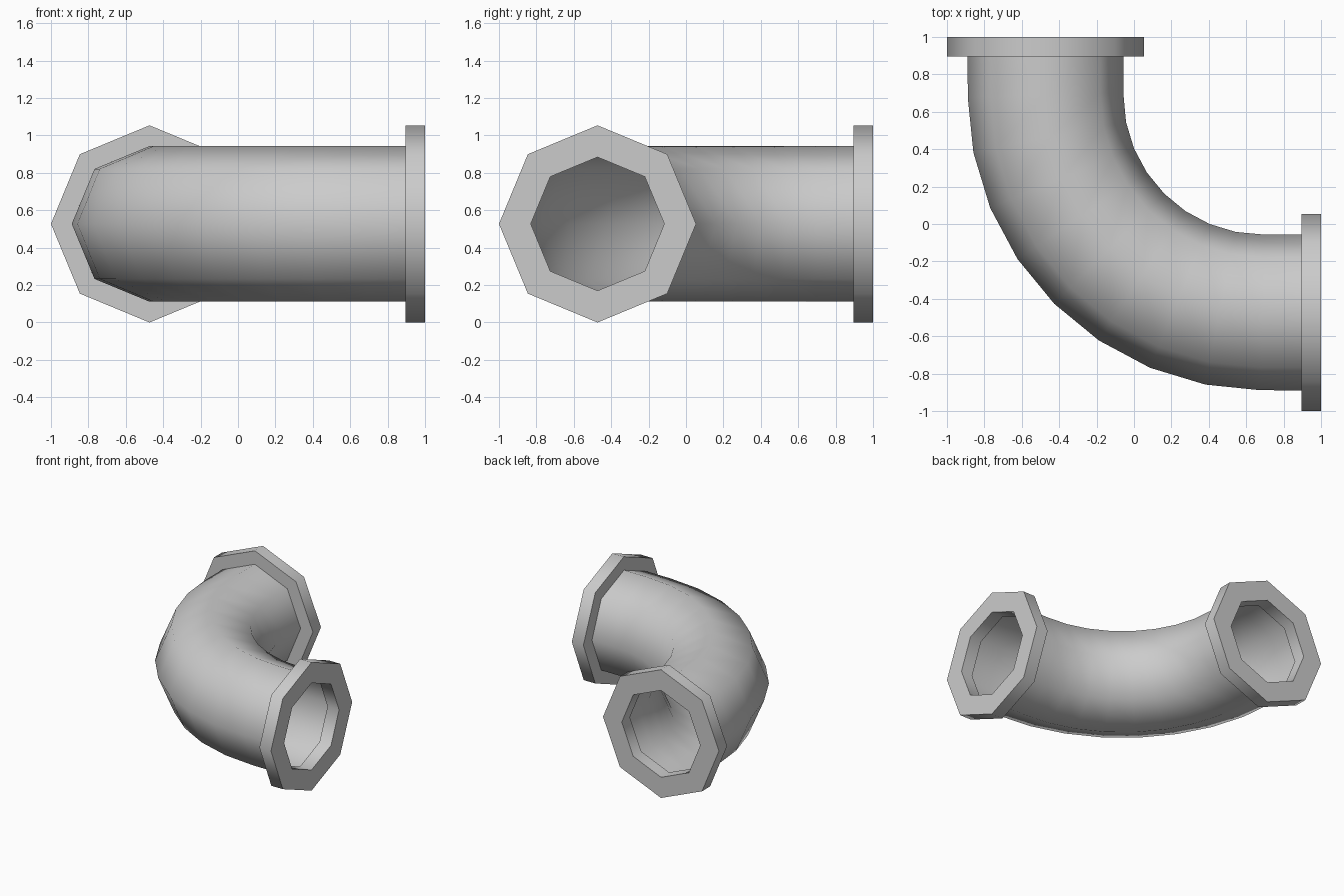
import bpy, bmesh, math
from mathutils import Vector

if "Cube" in bpy.data.objects:
    bpy.data.objects.remove(bpy.data.objects["Cube"])

SIDES = 8
CZ = 0.527       # height of the pipe axis
AX = -0.473      # offset of both pipe ends from the centre
PIVOT = 0.69     # centre of the bend in x and y
BEND_R = PIVOT - AX

grey = bpy.data.materials.new("grey_metal")
grey.diffuse_color = (0.6, 0.6, 0.6, 1)
grey.use_nodes = True
grey.node_tree.nodes["Principled BSDF"].inputs["Base Color"].default_value = grey.diffuse_color


def loft(name, rings, closed=False):
    """Skin a list of rings, each (centre, sideways direction, radius)."""
    bm = bmesh.new()
    loops = []
    for centre, side, radius in rings:
        loop = []
        for i in range(SIDES):
            a = 2 * math.pi * i / SIDES
            p = centre + radius * (math.cos(a) * side + math.sin(a) * Vector((0, 0, 1)))
            loop.append(bm.verts.new(p))
        loops.append(loop)
    pairs = list(zip(loops, loops[1:]))
    if closed:
        pairs.append((loops[-1], loops[0]))
    for a, b in pairs:
        for i in range(SIDES):
            j = (i + 1) % SIDES
            bm.faces.new((a[i], a[j], b[j], b[i]))
    bmesh.ops.recalc_face_normals(bm, faces=bm.faces)
    mesh = bpy.data.meshes.new(name)
    bm.to_mesh(mesh)
    bm.free()
    mesh.materials.append(grey)
    obj = bpy.data.objects.new(name, mesh)
    bpy.context.collection.objects.link(obj)
    bpy.ops.object.select_all(action='DESELECT')
    obj.select_set(True)
    bpy.context.view_layer.objects.active = obj
    bpy.ops.object.shade_smooth_by_angle(angle=math.radians(50))
    return obj


# Curved pipe: straight end, quarter bend in eight steps, straight end
X, Y = Vector((1, 0, 0)), Vector((0, 1, 0))
rings = [(Vector((AX, 0.9, CZ)), X, 0.416)]
for k in range(9):
    a = math.radians(11.25 * k)
    centre = Vector((PIVOT - BEND_R * math.cos(a), PIVOT - BEND_R * math.sin(a), CZ))
    # the first and last bend rings lean slightly into the curve
    t = a + math.radians({0: 1.8, 8: -1.8}.get(k, 0))
    rings.append((centre, Vector((math.cos(t), math.sin(t), 0)), 0.416))
rings.append((Vector((0.9, AX, CZ)), Y, 0.416))
loft("elbow_pipe", rings)

# Octagonal flange ring on each end
for name, along, side in (("back_flange", Y, X), ("right_flange", X, Y)):
    base = side * AX + Vector((0, 0, CZ))
    loft(name, [(base + along * d, side, r) for d, r in
                ((0.895, 0.357), (0.895, 0.527), (1.0, 0.527), (1.0, 0.357))], closed=True)
